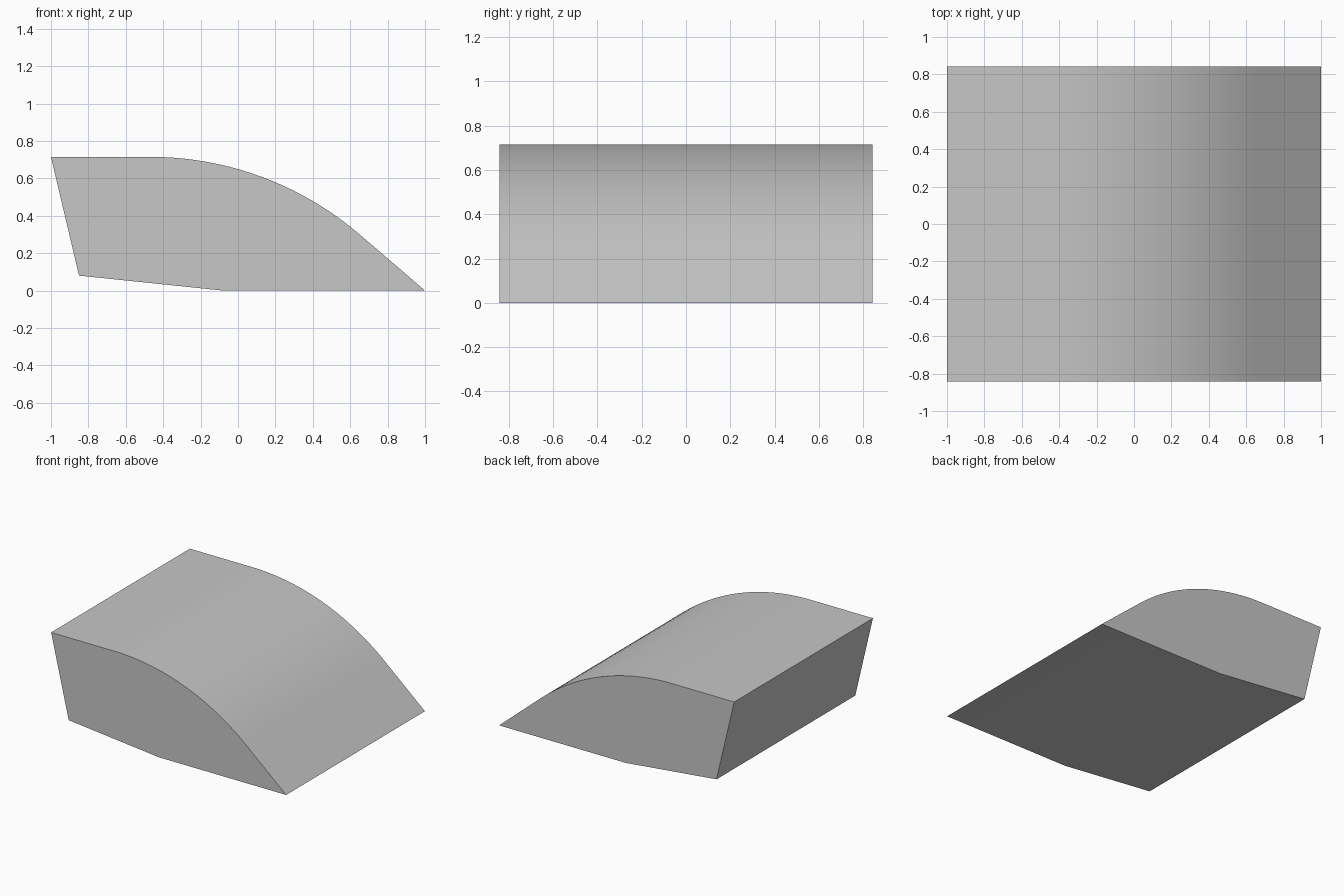
import bpy, bmesh, math

if "Cube" in bpy.data.objects:
    bpy.data.objects.remove(bpy.data.objects["Cube"])

HALF_WIDTH = 0.843
TOP = 0.715
RADIUS = 1.72
ARC_START = -0.47
ARC_ANGLE = math.radians(40.6)
SEGMENTS = 20

# Side profile: flat top, tangent arc, straight nose, flat base, raised tail
profile = [(-1.0, TOP)]
for i in range(SEGMENTS + 1):
    a = ARC_ANGLE * i / SEGMENTS
    profile.append((ARC_START + RADIUS * math.sin(a),
                    TOP - RADIUS * (1 - math.cos(a))))
profile += [(1.0, 0.0), (-0.08, 0.0), (-0.85, 0.08)]

# Extrude the profile across the width
bm = bmesh.new()
side = bm.faces.new([bm.verts.new((x, -HALF_WIDTH, z)) for x, z in profile])
extruded = bmesh.ops.extrude_face_region(bm, geom=[side], use_keep_orig=True)
new_verts = [g for g in extruded["geom"] if isinstance(g, bmesh.types.BMVert)]
bmesh.ops.translate(bm, verts=new_verts, vec=(0, 2 * HALF_WIDTH, 0))
bmesh.ops.recalc_face_normals(bm, faces=bm.faces[:])

mesh = bpy.data.meshes.new("curved_wedge")
bm.to_mesh(mesh)
bm.free()
wedge = bpy.data.objects.new("curved_wedge", mesh)
bpy.context.collection.objects.link(wedge)

# Plain grey finish
grey = bpy.data.materials.new("light_grey")
grey.diffuse_color = (0.57, 0.57, 0.57, 1)
grey.use_nodes = True
grey.node_tree.nodes["Principled BSDF"].inputs["Base Color"].default_value = grey.diffuse_color
mesh.materials.append(grey)

# Smooth arc with crisp outer edges
bpy.context.view_layer.objects.active = wedge
wedge.select_set(True)
bpy.ops.object.shade_smooth_by_angle(angle=math.radians(30))
